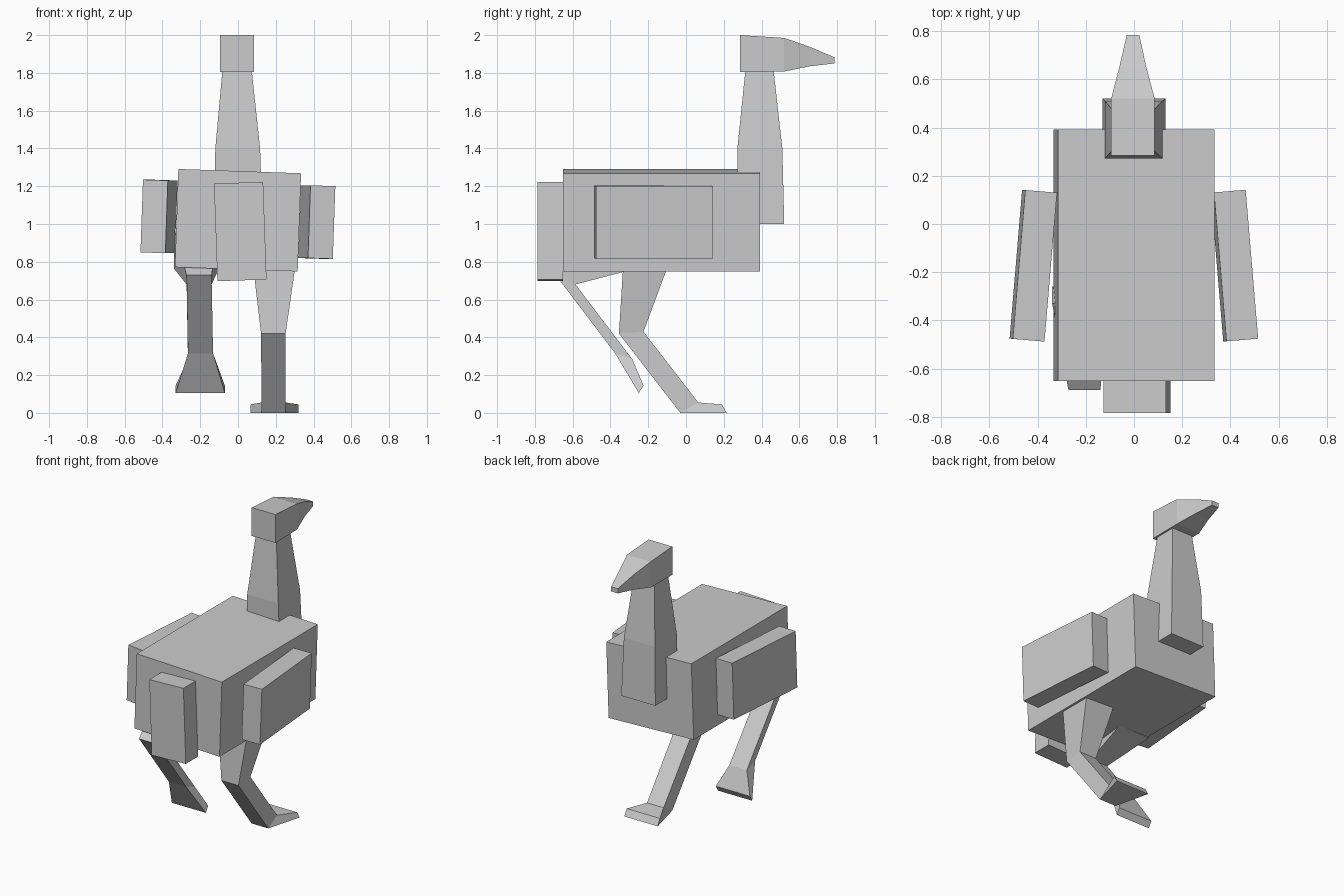
import bpy, bmesh
from math import radians
from mathutils import Euler

cube = bpy.data.objects.get("Cube")
if cube:
    bpy.data.objects.remove(cube, do_unlink=True)

grey = bpy.data.materials.new("plain_grey")
colour = (0.6, 0.6, 0.6, 1)
grey.diffuse_color = colour
grey.use_nodes = True
grey.node_tree.nodes["Principled BSDF"].inputs["Base Color"].default_value = colour


def finish(name, bm):
    bmesh.ops.recalc_face_normals(bm, faces=bm.faces)
    mesh = bpy.data.meshes.new(name)
    bm.to_mesh(mesh)
    bm.free()
    mesh.materials.append(grey)
    obj = bpy.data.objects.new(name, mesh)
    bpy.context.collection.objects.link(obj)
    return obj


def box(name, centre, size, roll=0, yaw=0):
    bm = bmesh.new()
    bmesh.ops.create_cube(bm, size=1)
    bmesh.ops.scale(bm, vec=size, verts=bm.verts)
    obj = finish(name, bm)
    obj.location = centre
    obj.rotation_euler = Euler((0, radians(roll), radians(yaw)))
    return obj


def loft(name, sections):
    """Join four-sided sections: (x min, x max, back (y, z), front (y, z))."""
    bm = bmesh.new()
    rings = [[bm.verts.new(p) for p in ((x0, *a), (x1, *a), (x1, *b), (x0, *b))]
             for x0, x1, a, b in sections]
    for low, high in zip(rings, rings[1:]):
        for i in range(4):
            j = (i + 1) % 4
            bm.faces.new((low[i], low[j], high[j], high[i]))
    bm.faces.new(rings[0])
    bm.faces.new(rings[-1])
    return finish(name, bm)


# Body, wings and tail, each slightly tilted
box("body", (0, -0.13, 1.02), (0.65, 1.045, 0.52), roll=2)
box("right_wing", (-0.418, -0.173, 1.04), (0.132, 0.62, 0.385), roll=2, yaw=-4.8)
box("left_wing", (0.417, -0.173, 1.01), (0.132, 0.62, 0.385), roll=2, yaw=4.8)
box("tail", (0.012, -0.718, 0.96), (0.26, 0.134, 0.517), roll=-2)

# Neck, from the chest up
loft("neck", [
    (-0.13, 0.13, (0.275, 1.0), (0.52, 1.0)),
    (-0.12, 0.117, (0.272, 1.4), (0.51, 1.4)),
    (-0.082, 0.072, (0.315, 1.82), (0.463, 1.82)),
])

# Head and beak, from back to tip
loft("head", [
    (-0.095, 0.086, (0.285, 1.805), (0.285, 2.0)),
    (-0.095, 0.086, (0.52, 1.807), (0.52, 1.985)),
    (-0.06, 0.05, (0.655, 1.835), (0.655, 1.938)),
    (-0.03, 0.022, (0.785, 1.85), (0.785, 1.883)),
])

# Standing leg: hip, knee, ankle, toe
loft("left_leg", [
    (0.075, 0.31, (-0.33, 0.82), (-0.08, 0.82)),
    (0.122, 0.252, (-0.355, 0.42), (-0.225, 0.43)),
    (0.125, 0.252, (-0.03, 0.0), (0.065, 0.055)),
    (0.065, 0.32, (0.215, 0.0), (0.19, 0.045)),
])

# Raised leg: hip, knee, ankle, toe
loft("right_leg", [
    (-0.34, -0.10, (-0.33, 0.98), (-0.26, 0.765)),
    (-0.272, -0.14, (-0.69, 0.73), (-0.585, 0.68)),
    (-0.265, -0.132, (-0.375, 0.315), (-0.285, 0.285)),
    (-0.33, -0.07, (-0.25, 0.105), (-0.225, 0.145)),
])
